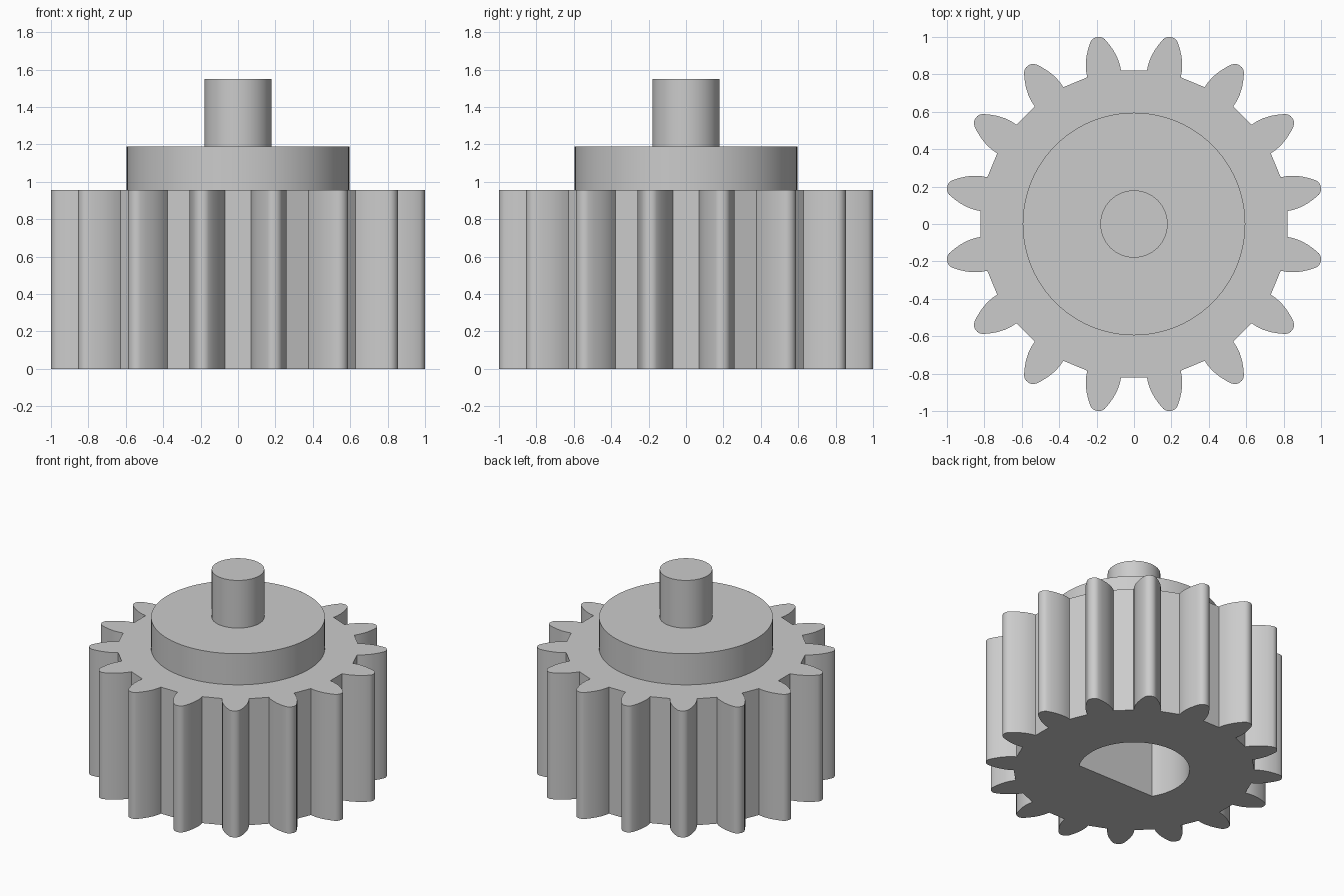
import bpy
import bmesh
from math import sin, cos, pi, acos, radians

cube = bpy.data.objects.get("Cube")
if cube:
    bpy.data.objects.remove(cube, do_unlink=True)

TEETH = 16
GEAR_TOP, COLLAR_TOP, SHAFT_TOP = 0.955, 1.19, 1.55

grey = bpy.data.materials.new("plain grey")
grey.use_nodes = True
colour = (0.6, 0.6, 0.6, 1.0)
grey.diffuse_color = colour
grey.node_tree.nodes["Principled BSDF"].inputs["Base Color"].default_value = colour


def prism(name, outline, bottom, top):
    """Extrude a closed xy outline from bottom to top."""
    bm = bmesh.new()
    base = bm.faces.new([bm.verts.new((x, y, bottom)) for x, y in outline])
    extruded = bmesh.ops.extrude_face_region(bm, geom=[base], use_keep_orig=True)
    for v in extruded["geom"]:
        if isinstance(v, bmesh.types.BMVert):
            v.co.z = top
    bmesh.ops.recalc_face_normals(bm, faces=bm.faces[:])
    mesh = bpy.data.meshes.new(name)
    bm.to_mesh(mesh)
    bm.free()
    mesh.materials.append(grey)
    obj = bpy.data.objects.new(name, mesh)
    bpy.context.collection.objects.link(obj)
    return obj


def arc(radius, start, end, steps):
    return [(radius * cos(start + (end - start) * i / steps),
             radius * sin(start + (end - start) * i / steps)) for i in range(steps + 1)]


def smooth(obj):
    bpy.ops.object.select_all(action="DESELECT")
    obj.select_set(True)
    bpy.context.view_layer.objects.active = obj
    bpy.ops.object.shade_smooth_by_angle(angle=radians(32))


# Half tooth as (distance from axis, half width), mirrored about its centre line
flank = [(0.818, 0.092), (0.85, 0.092), (0.89, 0.086), (0.93, 0.074), (0.97, 0.056),
         (1.0, 0.039), (1.011, 0.028), (1.017, 0.014)]
tooth = [(r, -t) for r, t in flank] + [(1.019, 0)] + flank[::-1]
gear_outline = []
for k in range(TEETH):
    a = (k + 0.5) * 2 * pi / TEETH
    gear_outline += [(r * cos(a) - t * sin(a), r * sin(a) + t * cos(a)) for r, t in tooth]
gear = prism("gear_body", gear_outline, 0, GEAR_TOP)

# D-shaped bore with its flat towards the front
bore_radius, flat = 0.38, 0.195
half = pi - acos(flat / bore_radius)
cutter = prism("bore_cutter", arc(bore_radius, pi / 2 - half, pi / 2 + half, 64),
               -0.1, GEAR_TOP + 0.1)
cutter.hide_render = True
cut = gear.modifiers.new("bore", "BOOLEAN")
cut.operation = "DIFFERENCE"
cut.solver = "EXACT"
cut.object = cutter
bpy.context.view_layer.objects.active = gear
bpy.ops.object.modifier_apply(modifier=cut.name)
bpy.data.objects.remove(cutter, do_unlink=True)

# Collar closes the bore, shaft stands on it
collar = prism("collar", arc(0.595, 0, 2 * pi, 96)[:-1], GEAR_TOP, COLLAR_TOP)
shaft = prism("shaft", arc(0.18, 0, 2 * pi, 64)[:-1], COLLAR_TOP, SHAFT_TOP)

for part in (gear, collar, shaft):
    smooth(part)
